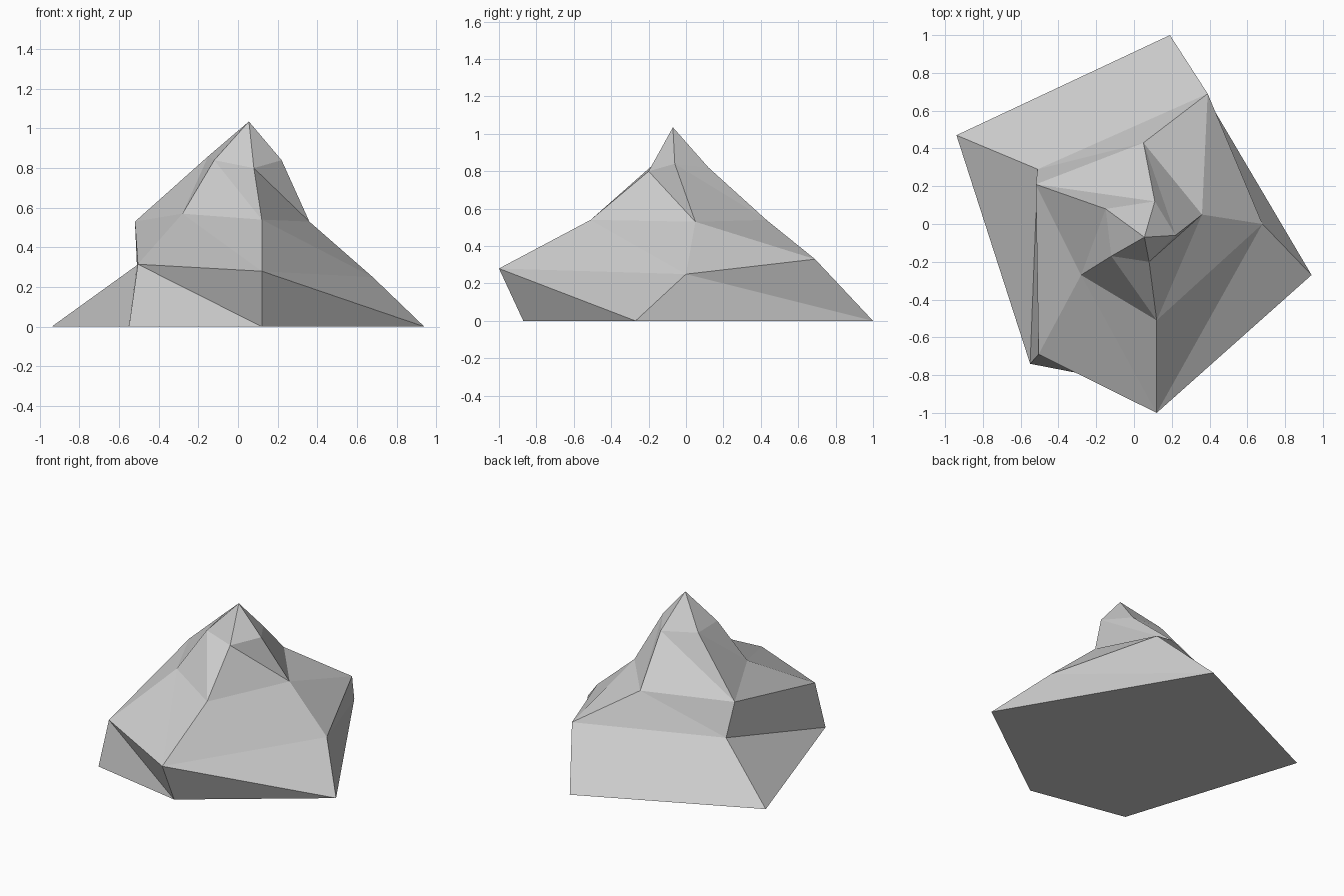
import bpy, bmesh

if "Cube" in bpy.data.objects:
    bpy.data.objects.remove(bpy.data.objects["Cube"])

# Five-sided rings of the rock, from the ground to below the tip
RINGS = [
    [(0.12, -0.87, 0), (0.94, -0.27, 0), (0.19, 1.0, 0), (-0.94, 0.47, 0), (-0.55, -0.74, 0)],
    [(0.12, -1.0, 0.28), (0.68, 0.0, 0.25), (0.39, 0.69, 0.33), (-0.51, 0.29, 0.31), (-0.505, -0.69, 0.315)],
    [(0.12, -0.51, 0.54), (0.36, 0.05, 0.53), (0.05, 0.43, 0.54), (-0.52, 0.21, 0.53), (-0.28, -0.27, 0.57)],
    [(0.08, -0.20, 0.80), (0.22, -0.06, 0.84), (0.11, 0.12, 0.82), (-0.15, 0.08, 0.86), (-0.12, -0.17, 0.84)],
]
TIP = (0.055, -0.07, 1.035)

stone = bpy.data.materials.new("grey stone")
stone.diffuse_color = (0.6, 0.6, 0.6, 1)
stone.use_nodes = True
stone.node_tree.nodes["Principled BSDF"].inputs["Base Color"].default_value = stone.diffuse_color

bm = bmesh.new()
rings = [[bm.verts.new(p) for p in ring] for ring in RINGS]
tip = bm.verts.new(TIP)

# Flat underside
bm.faces.new(rings[0][::-1])

# Faceted bands, each cell split along the same diagonal
for low, high in zip(rings, rings[1:]):
    for i in range(5):
        j = (i + 1) % 5
        bm.faces.new((low[i], low[j], high[i]))
        bm.faces.new((low[j], high[j], high[i]))

# Pointed peak
for i in range(5):
    bm.faces.new((rings[-1][i], rings[-1][(i + 1) % 5], tip))

mesh = bpy.data.meshes.new("rock")
bm.to_mesh(mesh)
bm.free()
mesh.materials.append(stone)
bpy.context.collection.objects.link(bpy.data.objects.new("rock", mesh))
